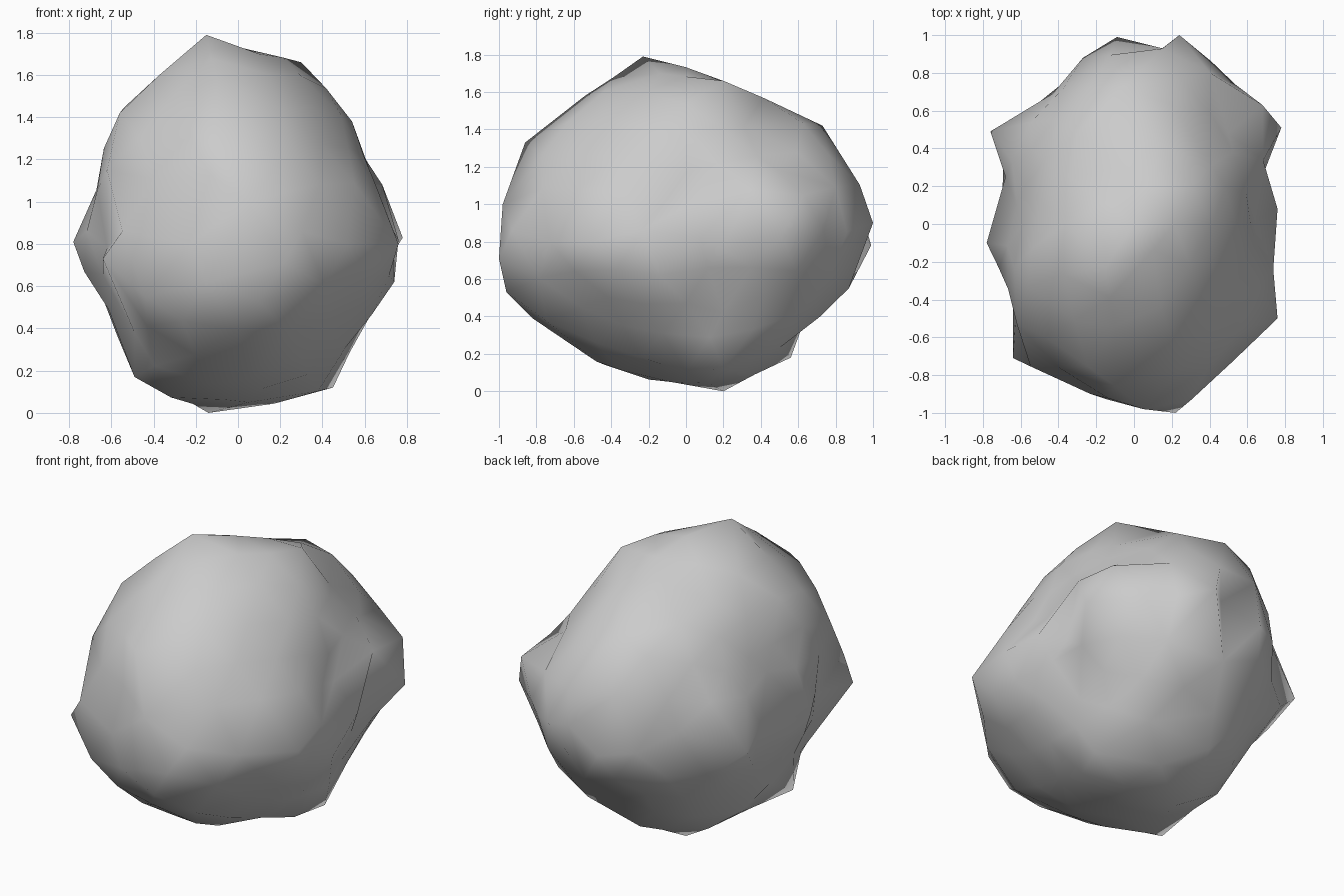
import bpy, bmesh, math
from mathutils import Vector

if "Cube" in bpy.data.objects:
    bpy.data.objects.remove(bpy.data.objects["Cube"])

CENTRE = Vector((0, 0, 0.86))
RADII = Vector((0.67, 0.93, 0.82))

# Characteristic lumps, ridges and dents of the boulder
LANDMARKS = [
    (-.15, -.23, 1.79), (.10, -.14, 1.70), (.30, .20, 1.66), (.41, .31, 1.42),
    (-.05, .73, 1.42), (-.09, .99, .78), (.15, .93, .88),
    (.24, 1.0, .90), (.41, .86, .85), (.68, .63, 1.05), (.78, .51, .83),
    (.66, .20, .76), (.76, .08, .82), (.74, -.14, .62), (.64, .02, 1.0),
    (.76, -.50, .80), (.52, -.73, .80), (.22, -1.0, .71), (-.23, -.90, .80),
    (-.44, -.80, .55), (-.64, -.71, .73), (-.62, -.40, .78), (.50, .48, 1.19),
    (-.78, -.10, .81), (-.68, .25, .85), (-.76, .49, .79), (-.43, .69, .90),
    (-.27, .88, .80), (-.14, .20, 0), (.45, .20, .12), (.56, .20, .42),
    (-.49, -.34, .17), (-.49, -.42, .38), (.05, -.08, .05), (.05, -.48, .16),
    (0, -.82, .39), (.05, -.98, 1.0), (-.10, -.86, 1.33), (-.10, -.54, 1.58),
    (.54, 0, 1.38), (-.56, -.33, 1.42), (-.62, -.53, 1.15), (.10, -.96, .53),
    (-.62, .10, 1.10), (-.05, .63, .37), (.08, .87, .55), (-.08, .56, .18),
    (-.48, .15, .22), (-.05, .31, 1.58), (.45, .60, .42),
]


def base_radius(d):
    return 1 / math.sqrt(sum((d[i] / RADII[i]) ** 2 for i in range(3)))


samples = []
for p in LANDMARKS:
    v = Vector(p) - CENTRE
    d = v.normalized()
    samples.append((d, v.length, v.length / base_radius(d) - 1))


def rock_radius(d):
    total, weight = 0, 0.2
    for s, _, change in samples:
        w = math.exp(-((d - s).length / 0.23) ** 2)
        total += w * change
        weight += w
    return base_radius(d) * (1 + total / weight)


# Directions: landmarks plus an even sphere filling between them
bm = bmesh.new()
bmesh.ops.create_icosphere(bm, subdivisions=3, radius=1)
fill = [v.co.normalized() for v in bm.verts]
bm.free()
points = [(d, r) for d, r, _ in samples]
points += [(d, rock_radius(d)) for d in fill
           if min((d - s[0]).length for s in samples) > 0.16]

# Skin the directions, then push every vertex out to the rock surface
bm = bmesh.new()
radius = {}
for d, r in points:
    radius[bm.verts.new(d)] = r
bmesh.ops.convex_hull(bm, input=list(bm.verts))
for v, r in radius.items():
    v.co = CENTRE + v.co * r
bmesh.ops.recalc_face_normals(bm, faces=list(bm.faces))
for f in bm.faces:
    f.smooth = True
mesh = bpy.data.meshes.new("boulder")
bm.to_mesh(mesh)
bm.free()
bpy.context.collection.objects.link(bpy.data.objects.new("boulder", mesh))
